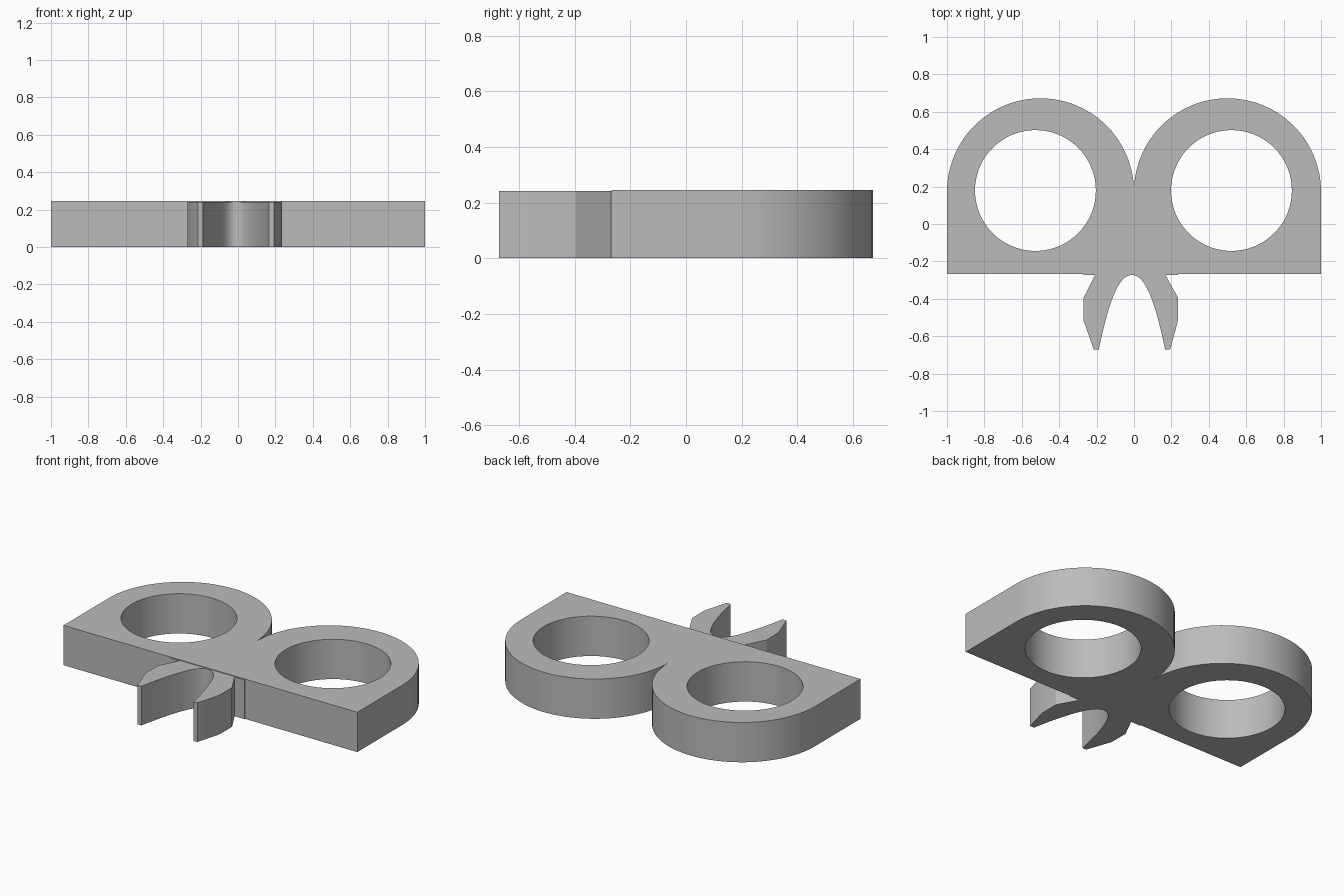
import bpy, bmesh, math

cube = bpy.data.objects.get("Cube")
if cube:
    bpy.data.objects.remove(cube, do_unlink=True)

grey = bpy.data.materials.new("plain grey")
grey.use_nodes = True
colour = (0.5, 0.5, 0.5, 1)
grey.diffuse_color = colour
grey.node_tree.nodes["Principled BSDF"].inputs["Base Color"].default_value = colour


def arc(cx, cy, r, start, end, steps):
    """Points along a circular arc, both ends included."""
    angles = [math.radians(start + (end - start) * i / steps) for i in range(steps + 1)]
    return [(cx + r * math.cos(a), cy + r * math.sin(a)) for a in angles]


def extruded(name, loops, height):
    """Fill closed 2D loops (outline first, then holes) and extrude upward."""
    bm = bmesh.new()
    edges = []
    for loop in loops:
        verts = [bm.verts.new((x, y, 0)) for x, y in loop]
        edges += [bm.edges.new((v, verts[i - 1])) for i, v in enumerate(verts)]
    bmesh.ops.triangle_fill(bm, edges=edges, use_beauty=True)
    new = bmesh.ops.extrude_face_region(bm, geom=bm.faces[:], use_keep_orig=True)
    top = [g for g in new["geom"] if isinstance(g, bmesh.types.BMVert)]
    bmesh.ops.translate(bm, verts=top, vec=(0, 0, height))
    bmesh.ops.recalc_face_normals(bm, faces=bm.faces[:])
    mesh = bpy.data.meshes.new(name)
    bm.to_mesh(mesh)
    bm.free()
    mesh.materials.append(grey)
    obj = bpy.data.objects.new(name, mesh)
    bpy.context.collection.objects.link(obj)
    bpy.ops.object.select_all(action='DESELECT')
    obj.select_set(True)
    bpy.context.view_layer.objects.active = obj
    bpy.ops.object.shade_smooth_by_angle(angle=math.radians(25))
    return obj


# Double-ring plate: straight front edge, two round lobes, two holes
FRONT, LOBE_Y = -0.268, 0.172
outline = [(-1, FRONT), (1, FRONT)]
outline += arc(0.5, LOBE_Y, 0.5, 0, 180, 48)
outline += arc(-0.5, LOBE_Y, 0.5, 0, 180, 48)[1:]
holes = [arc(cx, 0.179, 0.323, 0, 360, 72)[:-1] for cx in (-0.527, 0.521)]
extruded("ring_plate", [outline] + holes, 0.245)

# Forked clip: two barbed prongs around a tapering arch
MID, HALF, TIP, CROWN = -0.011, 0.177, -0.671, -0.273
arch = []
for i in range(33):
    t = -1 + i / 16
    arch.append((MID + HALF * t, CROWN + (TIP - CROWN) * abs(t) ** 2.2))
left_side = [(-0.27, FRONT), (-0.27, -0.273), (-0.208, -0.273),
             (-0.27, -0.395), (-0.27, -0.515), (-0.215, TIP)]
right_side = [(0.193, TIP), (0.236, -0.515), (0.236, -0.395),
              (0.168, -0.273), (0.236, -0.273), (0.236, FRONT)]
extruded("forked_clip", [left_side + arch + right_side], 0.241)
